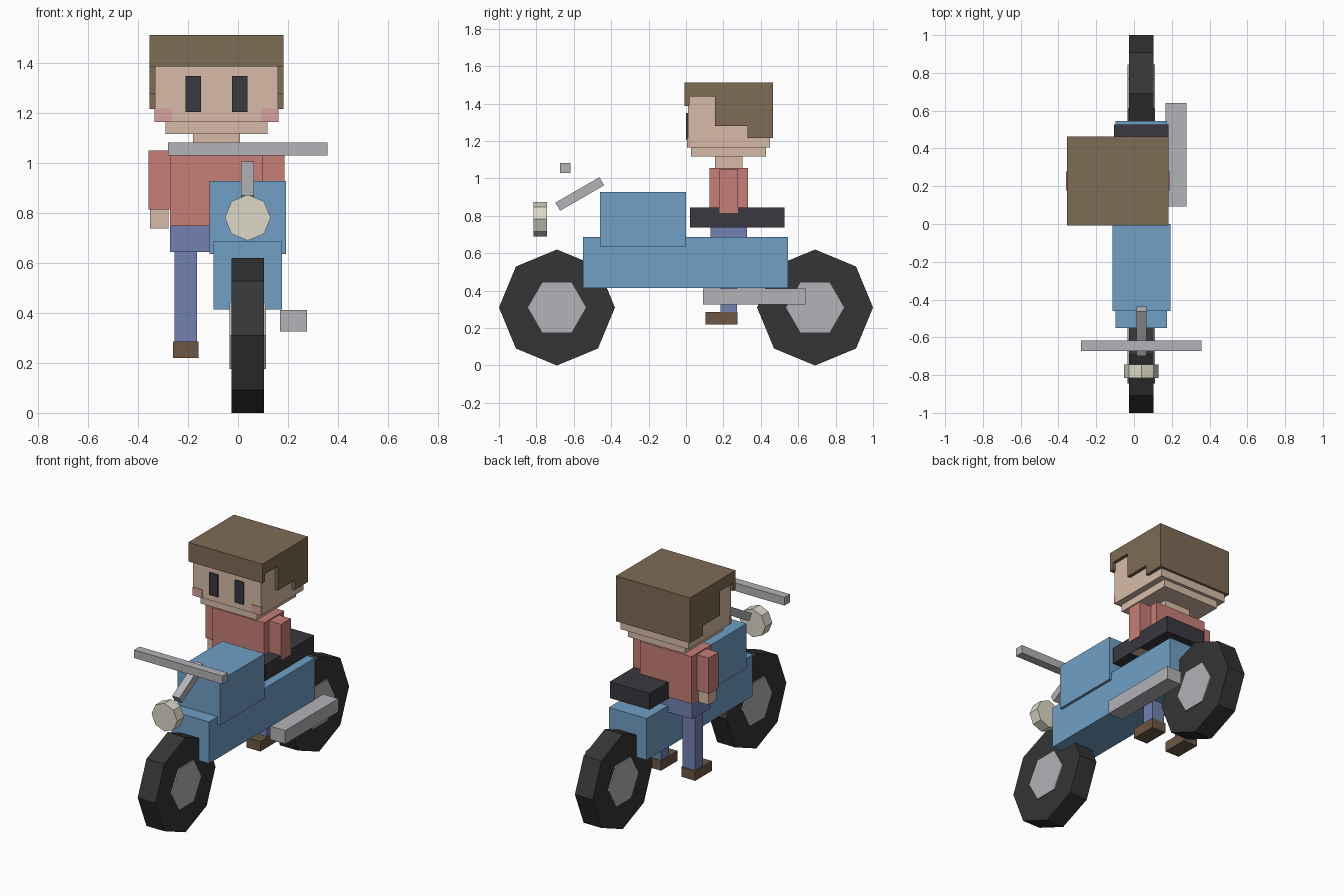
import bpy, bmesh, math
from mathutils import Matrix

if "Cube" in bpy.data.objects:
    bpy.data.objects.remove(bpy.data.objects["Cube"])

BIKE_X, RIDER_X = 0.039, -0.086   # centre planes of motorbike and rider


def material(name, rgb):
    m = bpy.data.materials.new(name)
    m.diffuse_color = (*rgb, 1)
    m.use_nodes = True
    m.node_tree.nodes["Principled BSDF"].inputs["Base Color"].default_value = m.diffuse_color
    return m


PAINT = material("blue_paint", (0.16, 0.35, 0.56))
RUBBER = material("rubber", (0.035, 0.035, 0.035))
DARK = material("dark_vinyl", (0.04, 0.04, 0.05))
STEEL = material("steel", (0.45, 0.45, 0.48))
LAMP = material("lamp", (0.72, 0.69, 0.57))
SKIN = material("skin", (0.68, 0.5, 0.39))
HAIR = material("hair", (0.21, 0.145, 0.09))
SHIRT = material("red_shirt", (0.57, 0.21, 0.18))
TROUSERS = material("blue_trousers", (0.17, 0.22, 0.44))
SHOE = material("brown_shoe", (0.15, 0.095, 0.06))
BLUSH = material("blush", (0.68, 0.36, 0.35))


def finish(name, bm, mat):
    bmesh.ops.recalc_face_normals(bm, faces=bm.faces)
    me = bpy.data.meshes.new(name)
    bm.to_mesh(me)
    bm.free()
    ob = bpy.data.objects.new(name, me)
    me.materials.append(mat)
    bpy.context.collection.objects.link(ob)
    return ob


def box(name, mat, x, y, z, tilt=0):
    """Box from (min, max) ranges, optionally tilted about its own x axis."""
    bm = bmesh.new()
    mid = [(r[0] + r[1]) / 2 for r in (x, y, z)]
    size = [r[1] - r[0] for r in (x, y, z)]
    bmesh.ops.create_cube(bm, size=1, matrix=Matrix.Translation(mid)
                          @ Matrix.Rotation(tilt, 4, 'X') @ Matrix.Diagonal((*size, 1)))
    return finish(name, bm, mat)


def centred(name, mat, cx, width, y, z):
    return box(name, mat, (cx - width / 2, cx + width / 2), y, z)


def pair(name, mat, near, far, y, z):
    """Left and right copies spaced from the rider's centre plane."""
    for label, s in (("left", -1), ("right", 1)):
        box(f"{label}_{name}", mat, sorted((RIDER_X + s * near, RIDER_X + s * far)), y, z)


def disc(name, mat, sides, radius, depth, centre, axis):
    """Polygonal disc with a corner pointing along y (axis X) or x (axis Y)."""
    bm = bmesh.new()
    turn = (Matrix.Rotation(math.pi / 2, 4, 'Y') @ Matrix.Rotation(math.pi / 2, 4, 'Z')
            if axis == 'X' else Matrix.Rotation(math.pi / 2, 4, 'X'))
    start = Matrix.Identity(4)
    bmesh.ops.create_cone(bm, cap_ends=True, segments=sides, radius1=radius, radius2=radius,
                          depth=depth, matrix=Matrix.Translation(centre) @ turn @ start)
    # create_cone puts its first corner on local y; a quarter turn aligns hexagons
    ob = finish(name, bm, mat)
    if axis == 'X' and sides % 4:
        corner = max(v.co.y - centre[1] for v in ob.data.vertices)
        if corner < radius * 0.99:
            ob.data.transform(Matrix.Translation(centre)
                              @ Matrix.Rotation(math.pi / 2, 4, 'X')
                              @ Matrix.Translation([-c for c in centre]))
    return ob


# Wheels: octagonal tyres with hexagonal hubs
for label, y in (("front", -0.69), ("rear", 0.69)):
    disc(label + "_tyre", RUBBER, 8, 0.31, 0.129, (BIKE_X, y, 0.31), 'X')
    disc(label + "_hub", STEEL, 6, 0.155, 0.145, (BIKE_X, y, 0.31), 'X')

# Motorbike body
centred("frame_body", PAINT, BIKE_X, 0.273, (-0.55, 0.546), (0.415, 0.687))
centred("fuel_tank", PAINT, BIKE_X, 0.308, (-0.46, 0), (0.636, 0.928))
centred("seat", DARK, BIKE_X, 0.288, (0.022, 0.526), (0.738, 0.845))
box("exhaust", STEEL, (0.168, 0.277), (0.092, 0.64), (0.325, 0.412))
centred("handlebar", STEEL, BIKE_X, 0.638, (-0.673, -0.617), (1.03, 1.083))
box("steering_stem", STEEL, (0.013, 0.065), (-0.704, -0.432), (0.892, 0.942), math.radians(30))
disc("headlight", LAMP, 8, 0.092, 0.072, (BIKE_X, -0.78, 0.782), 'Y')

# Rider body
centred("torso", SHIRT, RIDER_X, 0.374, (0.125, 0.332), (0.748, 1.057))
centred("hips", TROUSERS, RIDER_X, 0.372, (0.132, 0.325), (0.645, 0.748))
centred("neck", SKIN, RIDER_X, 0.187, (0.155, 0.303), (1.055, 1.12))
pair("arm", SHIRT, 0.187, 0.273, (0.178, 0.278), (0.815, 1.05))
pair("hand", SKIN, 0.193, 0.266, (0.187, 0.269), (0.738, 0.815))
pair("leg", TROUSERS, 0.078, 0.168, (0.185, 0.272), (0.285, 0.645))
pair("shoe", SHOE, 0.073, 0.174, (0.105, 0.276), (0.22, 0.285))

# Head and face
centred("head", SKIN, RIDER_X, 0.493, (0.01, 0.448), (1.165, 1.49))
centred("jaw", SKIN, RIDER_X, 0.41, (0.027, 0.427), (1.117, 1.165))
pair("eye", DARK, 0.062, 0.124, (0, 0.02), (1.205, 1.35))
pair("cheek", BLUSH, 0.179, 0.248, (0.006, 0.025), (1.166, 1.22))

# Hair: stepped side profile (y, z) extruded across the head
profile = [(-0.008, 1.513), (-0.008, 1.388), (0.02, 1.388), (0.02, 1.438), (0.155, 1.438),
           (0.155, 1.28), (0.328, 1.28), (0.328, 1.217), (0.464, 1.217), (0.464, 1.513)]
bm = bmesh.new()
side = bm.faces.new([bm.verts.new((RIDER_X - 0.268, y, z)) for y, z in profile])
grown = bmesh.ops.extrude_face_region(bm, geom=[side], use_keep_orig=True)
bmesh.ops.translate(bm, vec=(0.536, 0, 0),
                    verts=[g for g in grown["geom"] if isinstance(g, bmesh.types.BMVert)])
finish("hair", bm, HAIR)
